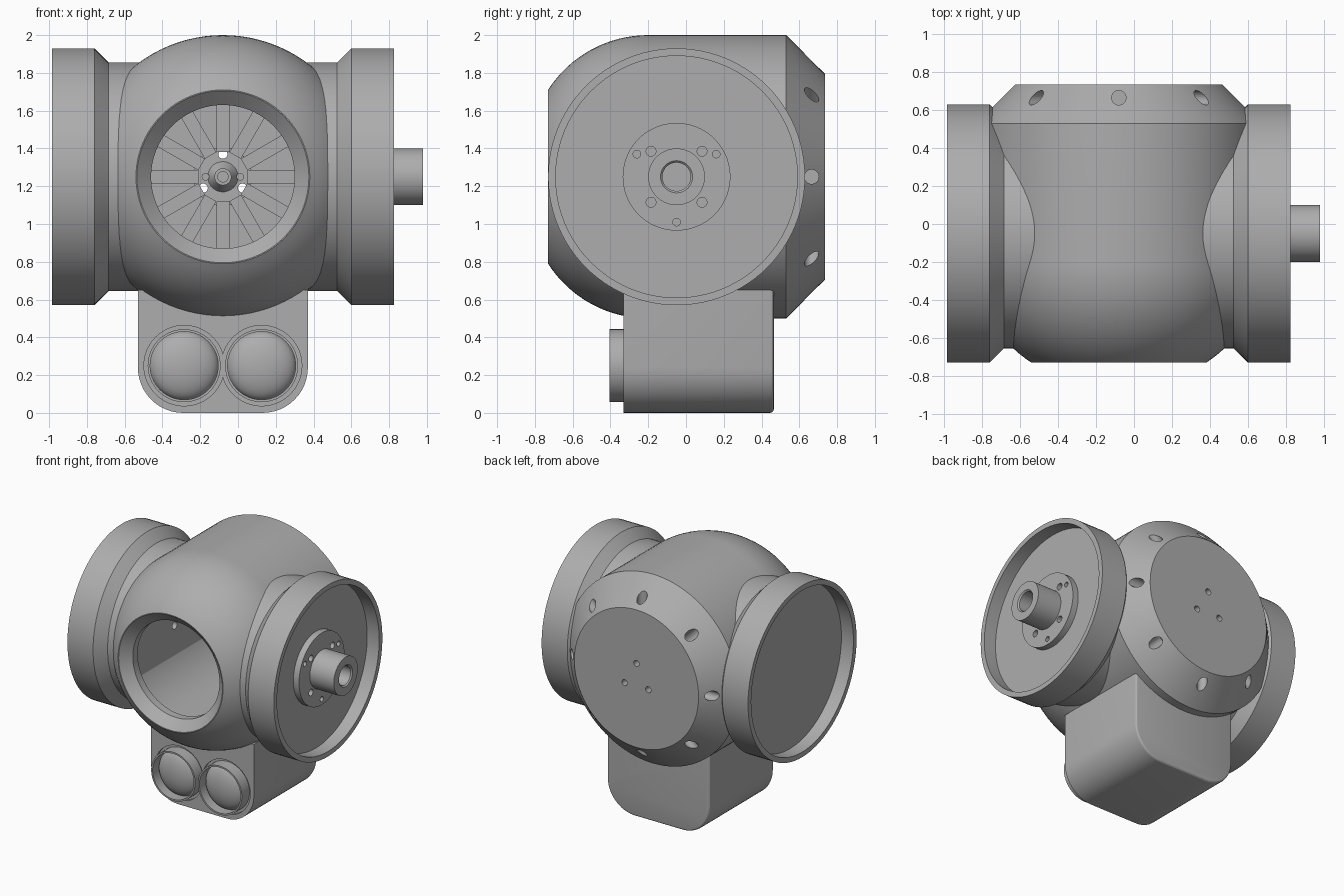
import bpy, bmesh, math
from mathutils import Matrix, Vector

if "Cube" in bpy.data.objects:
    bpy.data.objects.remove(bpy.data.objects["Cube"])

GREY = (0.42, 0.42, 0.42, 1)
grey = bpy.data.materials.new("plain grey")
grey.use_nodes = True
grey.diffuse_color = GREY
grey.node_tree.nodes["Principled BSDF"].inputs["Base Color"].default_value = GREY

CX, CZ = -0.08, 1.25      # body axis
DY = -0.05                # drum axis
TO_Y = Matrix.Rotation(-math.pi / 2, 4, 'X')   # local z -> +y
TO_X = Matrix.Rotation(math.pi / 2, 4, 'Y')    # local z -> +x


def finish(bm, name):
    bmesh.ops.recalc_face_normals(bm, faces=bm.faces)
    mesh = bpy.data.meshes.new(name)
    bm.to_mesh(mesh)
    bm.free()
    mesh.materials.append(grey)
    ob = bpy.data.objects.new(name, mesh)
    bpy.context.collection.objects.link(ob)
    return ob


def lathe(name, profile, place, closed=False, sides=96):
    """Revolve (radius, height) points about local z, then place."""
    bm = bmesh.new()
    pts = [bm.verts.new((r, 0, h)) for r, h in profile]
    edges = [bm.edges.new(p) for p in zip(pts, pts[1:])]
    if closed:
        edges.append(bm.edges.new((pts[-1], pts[0])))
    bmesh.ops.spin(bm, geom=pts + edges, cent=(0, 0, 0), axis=(0, 0, 1),
                   angle=math.tau, steps=sides, use_duplicate=False)
    bmesh.ops.remove_doubles(bm, verts=bm.verts, dist=1e-5)
    bm.transform(place)
    return finish(bm, name)


def rods(name, items, sides=32):
    """Several cylinders in one object: (start, end, radius)."""
    bm = bmesh.new()
    for a, b, r in items:
        a, b = Vector(a), Vector(b)
        d = b - a
        m = Matrix.Translation((a + b) / 2) @ d.to_track_quat('Z', 'Y').to_matrix().to_4x4()
        bmesh.ops.create_cone(bm, cap_ends=True, segments=sides, radius1=r,
                              radius2=r, depth=d.length, matrix=m)
    return finish(bm, name)


def cut(ob, cutter):
    mod = ob.modifiers.new("cut", 'BOOLEAN')
    mod.operation, mod.solver, mod.object = 'DIFFERENCE', 'EXACT', cutter
    cutter.hide_render = True
    cutter.hide_set(True)


def smooth(*obs, angle=28):
    bpy.ops.object.select_all(action='DESELECT')
    for ob in obs:
        ob.select_set(True)
    bpy.context.view_layer.objects.active = obs[0]
    bpy.ops.object.shade_smooth_by_angle(angle=math.radians(angle))


body_place = Matrix.Translation((CX, 0, CZ)) @ TO_Y

# Hollow round body with domed front and chamfered back
dome = [(0.12 + 0.63 * math.cos(a), -0.2 - 0.63 * math.sin(a))
        for a in [i / 16 * math.radians(57.3) for i in range(17)]]
body = lathe("body", [(0, 0.735), (0.545, 0.735), (0.75, 0.53)] + dome
             + [(0.455, -0.73), (0.38, -0.66), (0.38, -0.6), (0.5, -0.5),
                (0.5, 0.5), (0, 0.5)], body_place)

# Eight radial holes in the back chamfer, three through the back plate
radial = []
for i in range(8):
    a = i * math.pi / 4
    d = Vector((math.cos(a), 0, math.sin(a)))
    c = Vector((CX, 0.665, CZ))
    radial.append((c + d * 0.5, c + d * 0.85, 0.038))
cut(body, rods("chamfer_hole_cutter", radial))
through = []
for deg in (90, 210, 330):
    x = CX + 0.12 * math.cos(math.radians(deg))
    z = CZ + 0.12 * math.sin(math.radians(deg))
    through.append(((x, 0.1, z), (x, 0.85, z), 0.024))
through_cutter = rods("through_hole_cutter", through)
cut(body, through_cutter)

# Spoked wheel inside the body
hub = lathe("wheel_hub", [(0, 0.22), (0.045, 0.22), (0.045, 0.26), (0.08, 0.32),
                          (0.155, 0.32), (0.155, 0.51), (0, 0.51)], body_place)
cut(hub, through_cutter)
pin = lathe("wheel_pin", [(0, 0.17), (0.03, 0.17), (0.03, 0.23), (0, 0.23)], body_place)
bolts = rods("hub_bolts", [((CX + s * 0.092, 0.3, CZ), (CX + s * 0.092, 0.34, CZ), 0.02)
                           for s in (-1, 1)])
bm = bmesh.new()
for i in range(12):
    m = (Matrix.Translation((CX, 0.41, CZ))
         @ Matrix.Rotation(i * math.tau / 12, 4, 'Y')
         @ Matrix.Translation((0, 0, 0.315))
         @ Matrix.Diagonal((0.07, 0.2, 0.37, 1)))
    bmesh.ops.create_cube(bm, size=1, matrix=m)
spokes = finish(bm, "wheel_spokes")

# Side drums: neck, bevel and rim around a recessed floor
drums = []
for side, name in ((1, "left_drum"), (-1, "right_drum")):
    place = (Matrix.Translation((CX, DY, CZ)) @ Matrix.Diagonal((side, 1, 1, 1)) @ TO_X)
    drums.append(lathe(name, [(0, 0.5), (0.03, 0.5), (0.03, 0.44), (0.605, 0.44),
                              (0.605, 0.605), (0.68, 0.68), (0.68, 0.905),
                              (0.64, 0.905), (0.64, 0.8), (0, 0.8)], place))

# Flange and hollow shaft on the left drum
flange_place = Matrix.Translation((0, DY, CZ)) @ TO_X
flange = lathe("shaft_flange", [(0, 0.7), (0.285, 0.7), (0.285, 0.77), (0, 0.77)],
               flange_place)
shaft = lathe("drive_shaft", [(0.15, 0.75), (0.15, 0.98), (0.085, 0.98), (0.075, 0.97),
                              (0.075, 0.75)], flange_place, closed=True)
holes = [(y, z, 0.026) for y in (-0.135, 0.135) for z in (-0.135, 0.135)]
holes += [(0, -0.24, 0.02), (-0.21, 0.12, 0.02), (0.21, 0.12, 0.02)]
cut(flange, rods("flange_hole_cutter",
                 [((0.735, DY + y, CZ + z), (0.85, DY + y, CZ + z), r) for y, z, r in holes]))

# Lower housing with rounded bottom corners
bm = bmesh.new()
bmesh.ops.create_cube(bm, size=1, matrix=Matrix.Translation((CX, 0.0675, 0.325))
                      @ Matrix.Diagonal((0.9, 0.795, 0.65, 1)))
bottom = [e for e in bm.edges if all(v.co.z < 0.01 for v in e.verts)
          and abs(e.verts[0].co.x - e.verts[1].co.x) < 0.01]
bmesh.ops.bevel(bm, geom=bottom, offset=0.24, segments=12, affect='EDGES', profile=0.5)
back = [e for e in bm.edges if all(v.co.y > 0.46 for v in e.verts)
        and any(v.co.z < 0.6 for v in e.verts)]
bmesh.ops.bevel(bm, geom=back, offset=0.02, segments=3, affect='EDGES', profile=0.5)
housing = finish(bm, "lower_housing")

# Twin lenses: groove in the housing, thin tube and domed glass
lenses = []
for side, name in ((1, "left"), (-1, "right")):
    x = CX + side * 0.205
    cut(housing, rods(name + "_groove_cutter", [((x, -0.4, 0.25), (x, -0.31, 0.25), 0.213)], 64))
    place = Matrix.Translation((x, 0, 0.25)) @ TO_Y
    lenses.append(lathe(name + "_lens_tube", [(0.193, -0.405), (0.193, -0.3), (0.18, -0.3),
                                              (0.18, -0.405)], place, True, 64))
    glass = [(0.182 * math.sin(i * math.pi / 20), -0.31 - 0.08 * math.cos(i * math.pi / 20))
             for i in range(11)]
    lenses.append(lathe(name + "_lens_glass", glass + [(0, -0.3)], place, False, 64))

smooth(body, hub, pin, bolts, flange, shaft, housing, *drums, *lenses)
